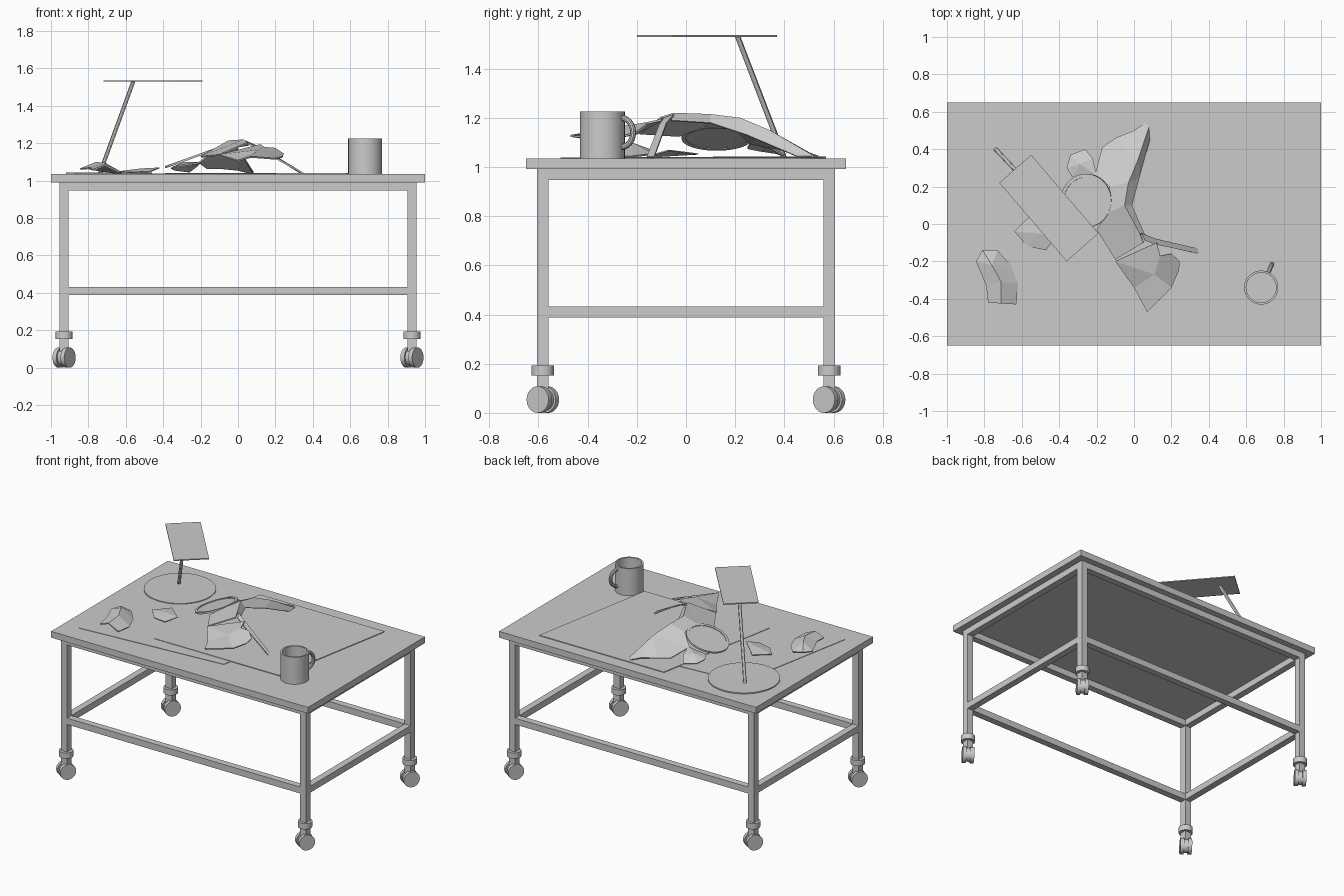
import bpy, bmesh, math
from mathutils import Vector

cube = bpy.data.objects.get("Cube")
if cube:
    bpy.data.objects.remove(cube, do_unlink=True)

grey = bpy.data.materials.new("plain grey")
grey.use_nodes = True
tone = (0.6, 0.6, 0.6, 1)
grey.diffuse_color = tone
grey.node_tree.nodes["Principled BSDF"].inputs["Base Color"].default_value = tone

TOP = 1.035


def finish(obj, name, smooth=False):
    obj.name = name
    obj.data.materials.clear()
    obj.data.materials.append(grey)
    if smooth:
        bpy.ops.object.select_all(action="DESELECT")
        obj.select_set(True)
        bpy.context.view_layer.objects.active = obj
        bpy.ops.object.shade_smooth_by_angle()
    return obj


def box(name, centre, size):
    bpy.ops.mesh.primitive_cube_add(size=1, location=centre)
    obj = bpy.context.object
    obj.scale = size
    return finish(obj, name)


def rod(name, start, end, radius, sides=32):
    start, end = Vector(start), Vector(end)
    axis = end - start
    bpy.ops.mesh.primitive_cylinder_add(vertices=sides, radius=radius, depth=axis.length,
                                        location=(start + end) / 2)
    obj = bpy.context.object
    obj.rotation_euler = axis.to_track_quat("Z", "Y").to_euler()
    return finish(obj, name, True)


def shell(name, verts, faces, thickness=0.008, offset=-1):
    mesh = bpy.data.meshes.new(name)
    mesh.from_pydata(verts, [], faces)
    bm = bmesh.new()
    bm.from_mesh(mesh)
    bmesh.ops.recalc_face_normals(bm, faces=bm.faces)
    bm.normal_update()
    if sum(f.normal.z * f.calc_area() for f in bm.faces) < 0:
        bmesh.ops.reverse_faces(bm, faces=bm.faces)
    bm.to_mesh(mesh)
    bm.free()
    obj = bpy.data.objects.new(name, mesh)
    bpy.context.collection.objects.link(obj)
    mod = obj.modifiers.new("thickness", "SOLIDIFY")
    mod.thickness = thickness
    mod.offset = offset
    return finish(obj, name)


def sheet(name, outline, height, thickness):
    return shell(name, [(x, y, height) for x, y in outline], [range(len(outline))], thickness)


def lathe(name, profile, location, sides=48):
    bm = bmesh.new()
    pts = [bm.verts.new((r, 0, z)) for r, z in profile]
    edges = [bm.edges.new(pair) for pair in zip(pts, pts[1:])]
    bmesh.ops.spin(bm, geom=pts + edges, cent=(0, 0, 0), axis=(0, 0, 1),
                   angle=math.tau, steps=sides)
    bmesh.ops.remove_doubles(bm, verts=bm.verts, dist=0.0001)
    bmesh.ops.recalc_face_normals(bm, faces=bm.faces)
    mesh = bpy.data.meshes.new(name)
    bm.to_mesh(mesh)
    bm.free()
    obj = bpy.data.objects.new(name, mesh)
    bpy.context.collection.objects.link(obj)
    obj.location = location
    return finish(obj, name, True)


# Table top, legs and rails
LX, LY, W = 0.93, 0.582, 0.047
box("table_top", (0, 0, 1.013), (2, 1.3, 0.044))
for level, z in (("upper", 0.969), ("lower", 0.41)):
    for side, s in (("front", -1), ("back", 1)):
        box(f"{level}_{side}_rail", (0, s * LY, z), (2 * LX - W, W, 0.045))
    for side, s in (("right", -1), ("left", 1)):
        box(f"{level}_{side}_rail", (s * LX, 0, z), (W, 2 * LY - W, 0.045))

# Legs with swivelled twin-wheel casters
axle = Vector((math.cos(0.6), -math.sin(0.6), 0))
for side, sx in (("right", -1), ("left", 1)):
    for end, sy in (("front", -1), ("back", 1)):
        tag = f"{end}_{side}"
        x, y = sx * LX, sy * LY
        box(f"{tag}_leg", (x, y, 0.535), (W, W, 0.914))
        rod(f"{tag}_collar", (x, y, 0.153), (x, y, 0.193), 0.046)
        box(f"{tag}_caster_stem", (x, y, 0.115), (W, W, 0.09))
        hub = Vector((x, y, 0.054))
        rod(f"{tag}_hub", hub - axle * 0.015, hub + axle * 0.015, 0.045)
        for n, s in (("inner", -1), ("outer", 1)):
            rod(f"{tag}_{n}_wheel", hub + axle * s * 0.013, hub + axle * s * 0.038, 0.054)

# Paper sheets
sheet("lower_sheet", [(-0.88, -0.51), (0.19, -0.43), (0.36, 0.47), (-0.71, 0.39)], TOP + 0.003, 0.003)
sheet("upper_sheet", [(-0.39, -0.37), (0.58, -0.37), (0.75, 0.56), (-0.22, 0.56)], TOP + 0.006, 0.005)

# Desk lamp
rod("lamp_base", (-0.69, 0.34, TOP), (-0.69, 0.34, TOP + 0.008), 0.23, 64)
rod("lamp_arm", (-0.74, 0.4, TOP), (-0.56, 0.21, 1.53), 0.011, 12)
sheet("lamp_head", [(-0.72, 0.22), (-0.36, -0.2), (-0.19, -0.05), (-0.55, 0.37)], 1.536, 0.007)

# Mug with handle
mug = Vector((0.68, -0.34, TOP))
lathe("mug", [(0, 0), (0.091, 0), (0.091, 0.19), (0.08, 0.19), (0.08, 0.012), (0, 0.012)], mug)
curve = bpy.data.curves.new("mug_handle", "CURVE")
curve.dimensions = "3D"
curve.bevel_depth = 0.012
curve.bevel_resolution = 3
path = curve.splines.new("POLY")
path.points.add(12)
out = Vector((0.42, 0.9, 0))
for i, p in enumerate(path.points):
    a = math.pi * (i / 12 - 0.5)
    p.co = (*(mug + out * (0.083 + 0.056 * math.cos(a)) + Vector((0, 0, 0.105 + 0.06 * math.sin(a)))), 1)
handle = bpy.data.objects.new("mug_handle", curve)
bpy.context.collection.objects.link(handle)
bpy.context.view_layer.update()
mesh = bpy.data.meshes.new_from_object(handle.evaluated_get(bpy.context.evaluated_depsgraph_get()))
bpy.data.objects.remove(handle)
handle = bpy.data.objects.new("mug_handle", mesh)
bpy.context.collection.objects.link(handle)
finish(handle, "mug_handle", True)

# Broken mask: main faceted shell with its ridge along the open side
shell("mask_shell", [
    (0.08, 0.52, 1.045), (0.06, 0.54, 1.045), (0, 0.5, 1.06), (-0.1, 0.46, 1.07),
    (-0.17, 0.41, 1.07), (-0.21, 0.26, 1.1), (0.02, 0.34, 1.15), (-0.03, 0.22, 1.2),
    (-0.05, 0.1, 1.215), (0.03, -0.05, 1.22), (0.05, -0.1, 1.205), (-0.1, -0.19, 1.14),
    (-0.2, -0.03, 1.13), (-0.14, 0.06, 1.165), (-0.13, 0.2, 1.16)],
    [(0, 1, 2, 6), (2, 3, 6), (3, 4, 5, 6), (5, 14, 7, 6), (14, 13, 8, 7),
     (13, 9, 8), (13, 12, 11, 10, 9)])

# Narrow wall turned down from the ridge, and the loose arm
shell("ridge_wall", [
    (0.08, 0.52, 1.045), (0.02, 0.34, 1.15), (-0.03, 0.22, 1.2), (-0.05, 0.1, 1.215),
    (0.03, -0.05, 1.22), (0.06, -0.06, 1.19), (-0.01, 0.1, 1.18), (0.03, 0.25, 1.13), (0.085, 0.45, 1.045)],
    [(0, 1, 7, 8), (1, 2, 7), (2, 3, 6, 7), (3, 4, 5, 6)], 0.006)
shell("mask_arm", [
    (0.04, -0.05, 1.215), (0.06, -0.09, 1.2), (0.35, -0.16, 1.042), (0.34, -0.13, 1.042),
    (0.12, -0.08, 1.18), (0.12, -0.11, 1.17)],
    [(0, 1, 5, 4), (4, 5, 2, 3)])

# Round eyepiece set in the sloping side
slope = Vector((-0.36, 0, 1)).to_track_quat("Z", "Y").to_euler()
rim = lathe("eyepiece_rim", [(0.125, -0.006), (0.143, -0.006), (0.143, 0.006), (0.125, 0.006), (0.125, -0.006)],
            (-0.255, 0.125, 1.12))
lens = lathe("eyepiece_lens", [(0, -0.003), (0.13, -0.003), (0.13, 0.002), (0, 0.002)], (-0.255, 0.125, 1.12))
rim.rotation_euler = lens.rotation_euler = slope

# Broken pieces around the mask
shell("brow_piece", [
    (-0.1, -0.2, 1.14), (0.12, -0.1, 1.195), (0.14, -0.17, 1.18), (0.2, -0.16, 1.175),
    (0.245, -0.2, 1.145), (0.24, -0.25, 1.13), (0.2, -0.34, 1.12), (0.07, -0.47, 1.13),
    (0, -0.34, 1.11), (0.11, -0.27, 1.165)],
    [(0, 1, 2, 9), (0, 9, 8), (2, 3, 4, 9), (4, 5, 6, 9), (9, 6, 7, 8)])
shell("cheek_piece", [
    (-0.36, 0.3, 1.07), (-0.34, 0.37, 1.06), (-0.26, 0.4, 1.05), (-0.22, 0.35, 1.08),
    (-0.2, 0.26, 1.1), (-0.33, 0.25, 1.08), (-0.29, 0.32, 1.1)],
    [(0, 1, 6), (1, 2, 6), (2, 3, 6), (3, 4, 6), (4, 5, 6), (5, 0, 6)])
shell("jaw_piece", [
    (-0.845, -0.2, 1.065), (-0.81, -0.14, 1.07), (-0.73, -0.14, 1.055), (-0.66, -0.22, 1.045),
    (-0.62, -0.32, 1.045), (-0.63, -0.43, 1.05), (-0.78, -0.42, 1.06), (-0.79, -0.33, 1.07),
    (-0.76, -0.22, 1.1), (-0.71, -0.31, 1.095), (-0.71, -0.425, 1.085)],
    [(0, 1, 8), (1, 2, 8), (2, 3, 8), (3, 4, 9, 8), (4, 5, 10, 9), (9, 10, 6, 7), (0, 8, 9, 7)])
shell("chip_piece", [
    (-0.64, -0.04, 1.05), (-0.55, 0.05, 1.055), (-0.42, -0.07, 1.07), (-0.47, -0.14, 1.05),
    (-0.57, -0.12, 1.045), (-0.52, -0.05, 1.065)],
    [(0, 1, 5), (1, 2, 5), (2, 3, 5), (3, 4, 5), (4, 0, 5)], 0.005)
